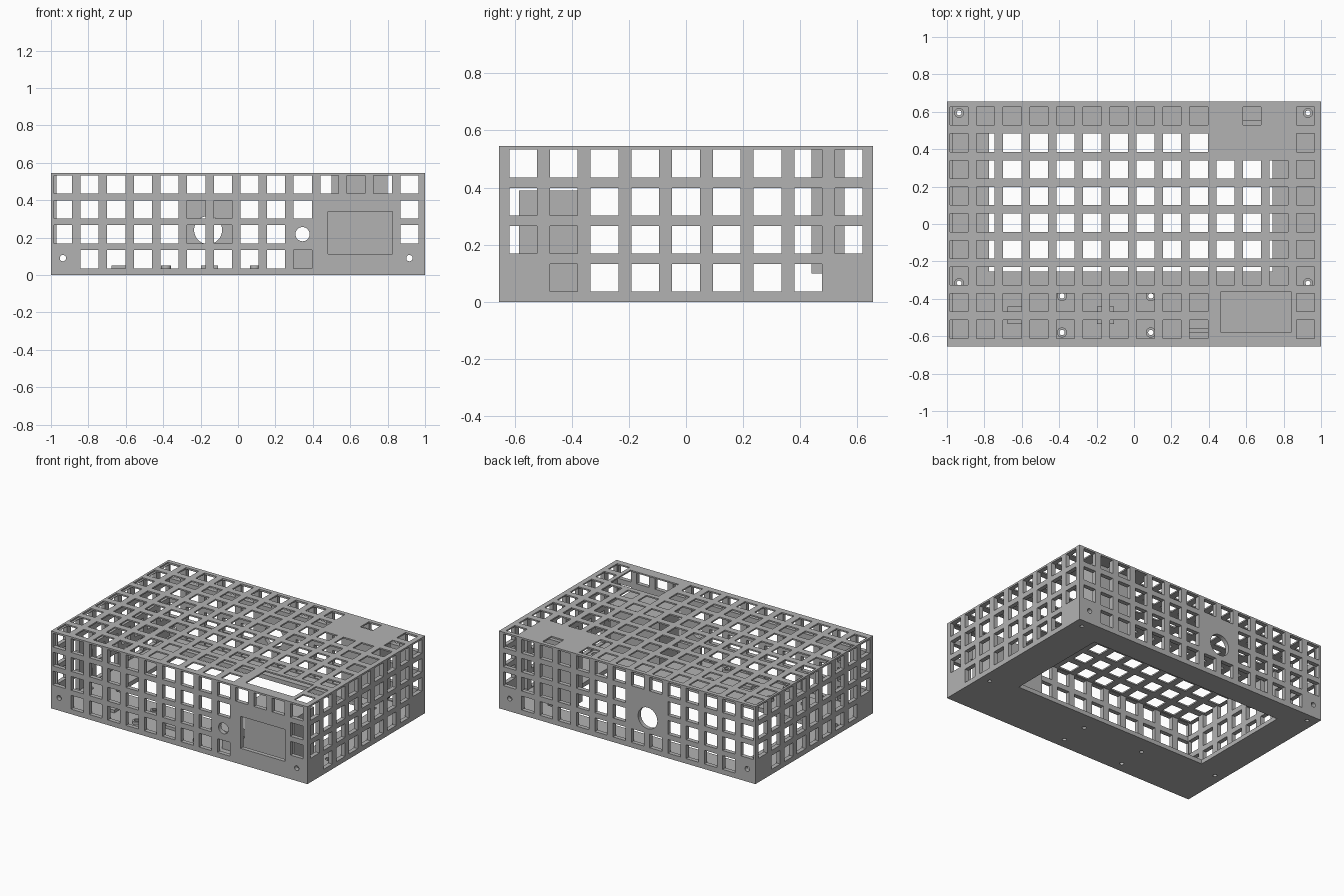
import bpy, bmesh, math
from mathutils import Matrix, Vector

if "Cube" in bpy.data.objects:
    bpy.data.objects.remove(bpy.data.objects["Cube"])

# Overall sizes
X, Y, H = 1.0, 0.655, 0.545
WALL, LID, FLOOR = 0.03, 0.01, 0.03
HOLE = 0.0485                      # half size of a vent hole
COLS = [-0.936 + 0.1425 * i for i in range(14)]
DEPTH = [0.1425 * (j - 4) for j in range(9)]
TOP_ROWS = [0.577 - 0.1425 * j for j in range(9)]
ROWS = [0.484 - 0.1333 * k for k in range(4)]

grey = bpy.data.materials.new("grey plastic")
grey.diffuse_color = (0.45, 0.45, 0.45, 1)
grey.use_nodes = True
grey.node_tree.nodes["Principled BSDF"].inputs["Base Color"].default_value = grey.diffuse_color


def finish(name, bm):
    bmesh.ops.recalc_face_normals(bm, faces=bm.faces)
    mesh = bpy.data.meshes.new(name)
    bm.to_mesh(mesh)
    bm.free()
    mesh.materials.append(grey)
    obj = bpy.data.objects.new(name, mesh)
    bpy.context.collection.objects.link(obj)
    return obj


def square(u, v):
    return (u - HOLE, u + HOLE, v - HOLE, v + HOLE)


def plate(name, outline, holes, thick, place):
    """Flat plate with rectangular holes; place maps (u, v, w) to the model."""
    us = sorted({round(c, 4) for r in [outline] + holes for c in r[:2]})
    vs = sorted({round(c, 4) for r in [outline] + holes for c in r[2:]})
    bm = bmesh.new()
    grid = [[bm.verts.new((u, v, 0)) for v in vs] for u in us]
    for i in range(len(us) - 1):
        for j in range(len(vs) - 1):
            cu, cv = (us[i] + us[i + 1]) / 2, (vs[j] + vs[j + 1]) / 2
            if not any(a < cu < b and c < cv < d for a, b, c, d in holes):
                bm.faces.new((grid[i][j], grid[i + 1][j],
                              grid[i + 1][j + 1], grid[i][j + 1]))
    bmesh.ops.delete(bm, geom=[v for v in bm.verts if not v.link_faces], context='VERTS')
    ext = bmesh.ops.extrude_face_region(bm, geom=bm.faces[:])
    for v in ext["geom"]:
        if isinstance(v, bmesh.types.BMVert):
            v.co.z = thick
    for v in bm.verts:
        v.co = Vector(place(*v.co))
    return finish(name, bm)


def box(name, x0, x1, y0, y1, z0, z1):
    return plate(name, (x0, x1, y0, y1), [], z1 - z0, lambda u, v, w: (u, v, z0 + w))


def cylinder(name, centre, radius, length, axis='Z', sides=32):
    bm = bmesh.new()
    turn = Matrix.Rotation(math.pi / 2, 4, 'X') if axis == 'Y' else Matrix()
    bmesh.ops.create_cone(bm, cap_ends=True, segments=sides, radius1=radius,
                          radius2=radius, depth=length,
                          matrix=Matrix.Translation(centre) @ turn)
    return finish(name, bm)


def drill(obj, centre, radius, length, axis='Z'):
    cutter = cylinder("drill_cutter", centre, radius, length, axis)
    cutter.hide_render = True
    cutter.hide_viewport = True
    mod = obj.modifiers.new("drill", 'BOOLEAN')
    mod.operation = 'DIFFERENCE'
    mod.solver = 'EXACT'
    mod.object = cutter


# Front wall: vents, control window, round button hole
wall_top = H - LID
front_holes = [square(c, z) for i, c in enumerate(COLS) for k, z in enumerate(ROWS)
               if not (10 <= i <= 12 and k > 0) and not (i == 9 and k == 2)
               and not (i in (0, 13) and k == 3)]
front_holes.append((0.48, 0.825, 0.113, 0.338))
front = plate("front_wall", (-X, X, 0, wall_top), front_holes, WALL,
              lambda u, v, w: (u, -Y + w, v))
drill(front, (0.345, -Y, 0.218), 0.038, 0.2, 'Y')

# Back wall: vents and a round cable hole
back_holes = [square(c, z) for i, c in enumerate(COLS) for k, z in enumerate(ROWS)
              if not (i in (5, 6) and k in (1, 2)) and not (i in (0, 13) and k == 3)]
back = plate("back_wall", (-X, X, 0, wall_top), back_holes, WALL,
             lambda u, v, w: (u, Y - w, v))
drill(back, (-0.16, Y, 0.24), 0.075, 0.2, 'Y')

# Screw holes at the lower corners of front and back
for wall, y in ((front, -Y), (back, Y)):
    for x in (COLS[0], COLS[13]):
        drill(wall, (x, y, 0.09), 0.017, 0.2, 'Y')

# Side walls
side_holes = [square(y, z) for j, y in enumerate(DEPTH) for k, z in enumerate(ROWS)
              if not (j in (0, 8) and k == 3)]
for name, s in (("left_wall", -1), ("right_wall", 1)):
    plate(name, (-Y + WALL, Y - WALL, 0, wall_top), side_holes, WALL,
          lambda u, v, w, s=s: (s * (X - w), u, v))

# Lid: vents, solid rear patch, display window
lid_holes = [square(c, y) for i, c in enumerate(COLS) for j, y in enumerate(TOP_ROWS)
             if not (10 <= i <= 12 and j in (1, 7, 8)) and not (i in (10, 12) and j == 0)]
lid_holes.append((0.465, 0.84, -0.58, -0.36))
plate("lid", (-X, X, -Y, Y), lid_holes, LID, lambda u, v, w: (u, v, wall_top + w))

# Floor with the large opening and countersunk corner holes
floor = plate("floor", (-X + WALL, X - WALL, -Y + WALL, Y - WALL),
              [(-0.775, 0.74, -0.255, 0.49)], FLOOR, lambda u, v, w: (u, v, w))
for x in (-0.935, 0.93):
    for y in (-0.316, 0.594):
        drill(floor, (x, y, 0), 0.013, 0.2)
        drill(floor, (x, y, FLOOR), 0.024, 0.02)

# Circuit board standoffs
for x in (-0.385, 0.09):
    for y in (-0.385, -0.58):
        post = cylinder("standoff", (x, y, 0.04), 0.027, 0.022)
        drill(post, (x, y, 0.04), 0.014, 0.2)
        drill(floor, (x, y, 0), 0.014, 0.2)

# Low support pads
for x0, x1 in ((-0.675, -0.59), (-0.198, -0.108)):
    box("support_pad", x0, x1, -0.535, -0.44, FLOOR, 0.05)

# Inner control housing, its low tab, and the rear block hung from the lid
box("control_housing", 0.46, 0.845, -0.585, -0.36, FLOOR, 0.39)
box("housing_tab", 0.28, 0.46, -0.58, -0.56, FLOOR, 0.15)
box("rear_block", 0.50, 0.80, 0.44, 0.555, 0.10, wall_top)
